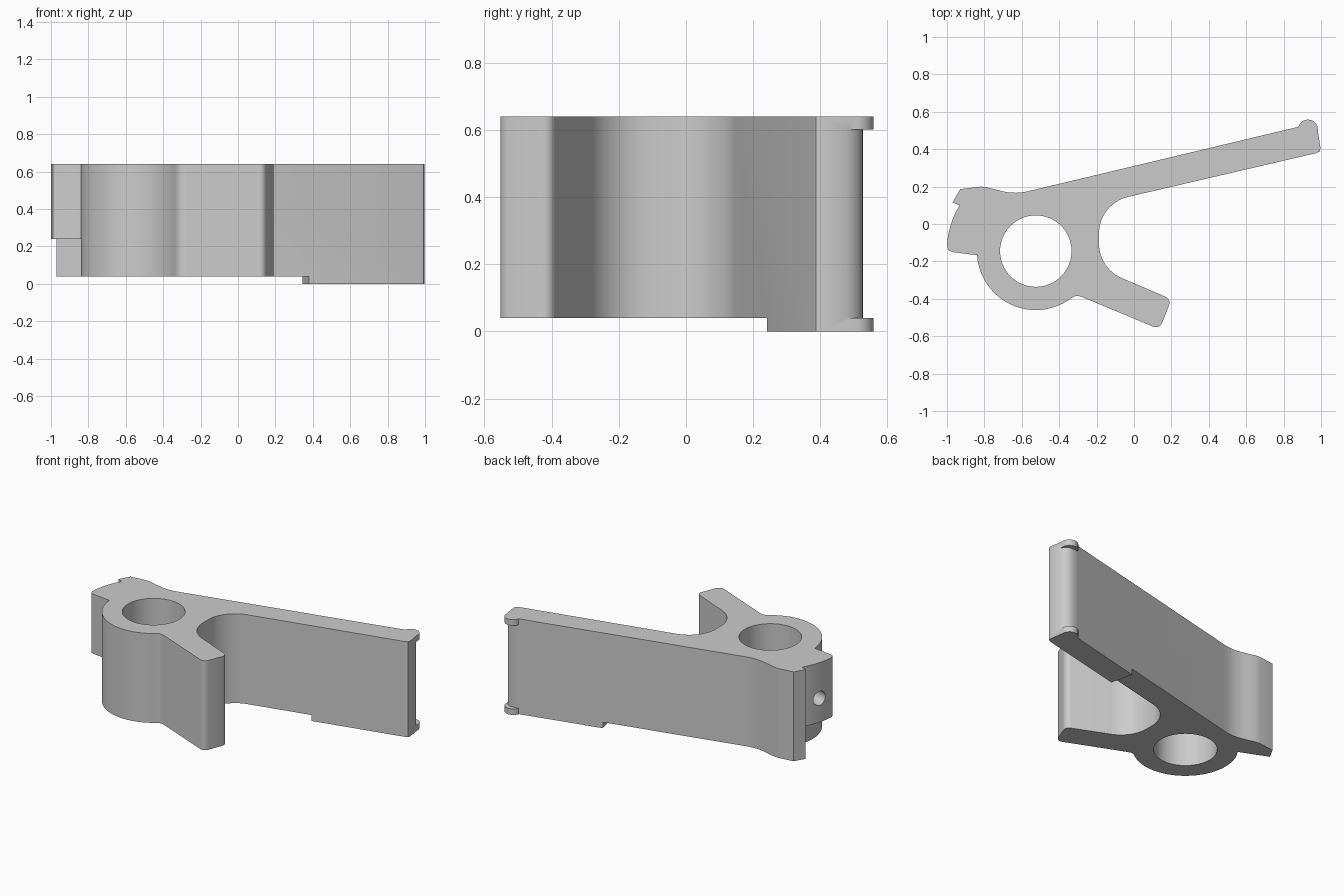
import bpy
import bmesh
from math import cos, sin, radians
from mathutils import Matrix, Vector

cube = bpy.data.objects.get("Cube")
if cube:
    bpy.data.objects.remove(cube, do_unlink=True)

TOP = 0.64
HUB = (-0.525, -0.145)
HUB_R = 0.315

grey = bpy.data.materials.new("plain grey")
grey.use_nodes = True
grey.diffuse_color = (0.6, 0.6, 0.6, 1)
grey.node_tree.nodes["Principled BSDF"].inputs["Base Color"].default_value = (0.6, 0.6, 0.6, 1)


def arc(centre, r, start, end, n=12):
    angles = [radians(start + (end - start) * i / n) for i in range(n + 1)]
    return [(centre[0] + r * cos(a), centre[1] + r * sin(a)) for a in angles]


def finish(name, bm):
    bmesh.ops.recalc_face_normals(bm, faces=bm.faces)
    mesh = bpy.data.meshes.new(name)
    bm.to_mesh(mesh)
    bm.free()
    mesh.materials.append(grey)
    obj = bpy.data.objects.new(name, mesh)
    bpy.context.collection.objects.link(obj)
    return obj


def prism(name, outline, z0, z1):
    bm = bmesh.new()
    face = bm.faces.new([bm.verts.new((x, y, z0)) for x, y in outline])
    up = bmesh.ops.extrude_face_region(bm, geom=[face])["geom"]
    verts = [v for v in up if isinstance(v, bmesh.types.BMVert)]
    bmesh.ops.translate(bm, verts=verts, vec=(0, 0, z1 - z0))
    return finish(name, bm)


def cut(target, cutter):
    cutter.hide_render = True
    bpy.context.view_layer.objects.active = target
    mod = target.modifiers.new("cut", "BOOLEAN")
    mod.operation = "DIFFERENCE"
    mod.solver = "EXACT"
    mod.object = cutter
    bpy.ops.object.modifier_apply(modifier=mod.name)
    bpy.data.objects.remove(cutter, do_unlink=True)


# Full plan outline, clockwise from the saddle behind the hub
outline = [(-0.63, 0.167), (-0.59, 0.17), (-0.55, 0.179)]
outline += arc((0.93, 0.505), 0.053, 164, -5, 16)                 # tip bump
outline += [(0.997, 0.405), (0.992, 0.387), (0.975, 0.379)]       # tip corner
outline += arc((0.013, -0.05), 0.2, 103, 180)                     # inner throat
outline += arc((0.013, -0.105), 0.2, 180, 246.5)
outline += arc((0.154, -0.422), 0.036, 66, -23, 6)                # leg end
outline += arc((0.117, -0.516), 0.036, -23, -113, 6)
outline += [(-0.275, -0.391), (-0.3, -0.384), (-0.32, -0.387)]
outline += arc(HUB, HUB_R, -53, -176, 40)                         # hub wall
outline += [(-0.97, -0.15), (-0.99, -0.143)]
outline += arc(HUB, 0.476, 177, 149)                              # pad face
outline += [(-0.97, 0.115), (-0.93, 0.186), (-0.82, 0.2), (-0.785, 0.196),
            (-0.74, 0.184), (-0.7, 0.174), (-0.665, 0.168)]
lever = prism("lever_body", outline, 0, TOP)

# Raised underside everywhere except the outer arm
cut(lever, prism("underside_cutter",
                 [(0.608, -0.736), (0.152, 1.21), (-1.5, 1.21), (-1.5, -0.736)], -0.1, 0.04))

# Clearance below the pad, leaving the hub wall and rear hook
pad_gap = arc(HUB, HUB_R, 145, 184, 16)
pad_gap += [(-0.86, -0.3), (-1.2, -0.3), (-1.2, 0.2136), (-0.935, 0.1)]
cut(lever, prism("pad_cutter", pad_gap, -0.1, 0.24))

# Gap between the two tip bumps
cut(lever, prism("tip_cutter",
                 [(0.878, 0.52), (0.905, 0.526), (0.94, 0.525), (0.965, 0.512), (0.986, 0.48),
                  (1.1, 0.48), (1.1, 0.7), (0.8, 0.7)], 0.04, 0.6))

# Pivot bore
cut(lever, prism("bore_cutter", arc(HUB, 0.191, 0, 354.375, 63), -0.1, 0.8))

# Blind hole in the pad face
direction = Vector((cos(radians(164)), sin(radians(164)), 0))
centre = Vector((HUB[0], HUB[1], 0.4)) + direction * 0.45
bm = bmesh.new()
bmesh.ops.create_cone(bm, cap_ends=True, segments=32, radius1=0.047, radius2=0.047, depth=0.3,
                      matrix=Matrix.Translation(centre) @ direction.to_track_quat("Z", "Y").to_matrix().to_4x4())
cut(lever, finish("pad_hole_cutter", bm))

# Smooth curved walls with crisp rims
for obj in bpy.context.selected_objects:
    obj.select_set(False)
lever.select_set(True)
bpy.context.view_layer.objects.active = lever
bpy.ops.object.shade_smooth_by_angle(angle=radians(30))
